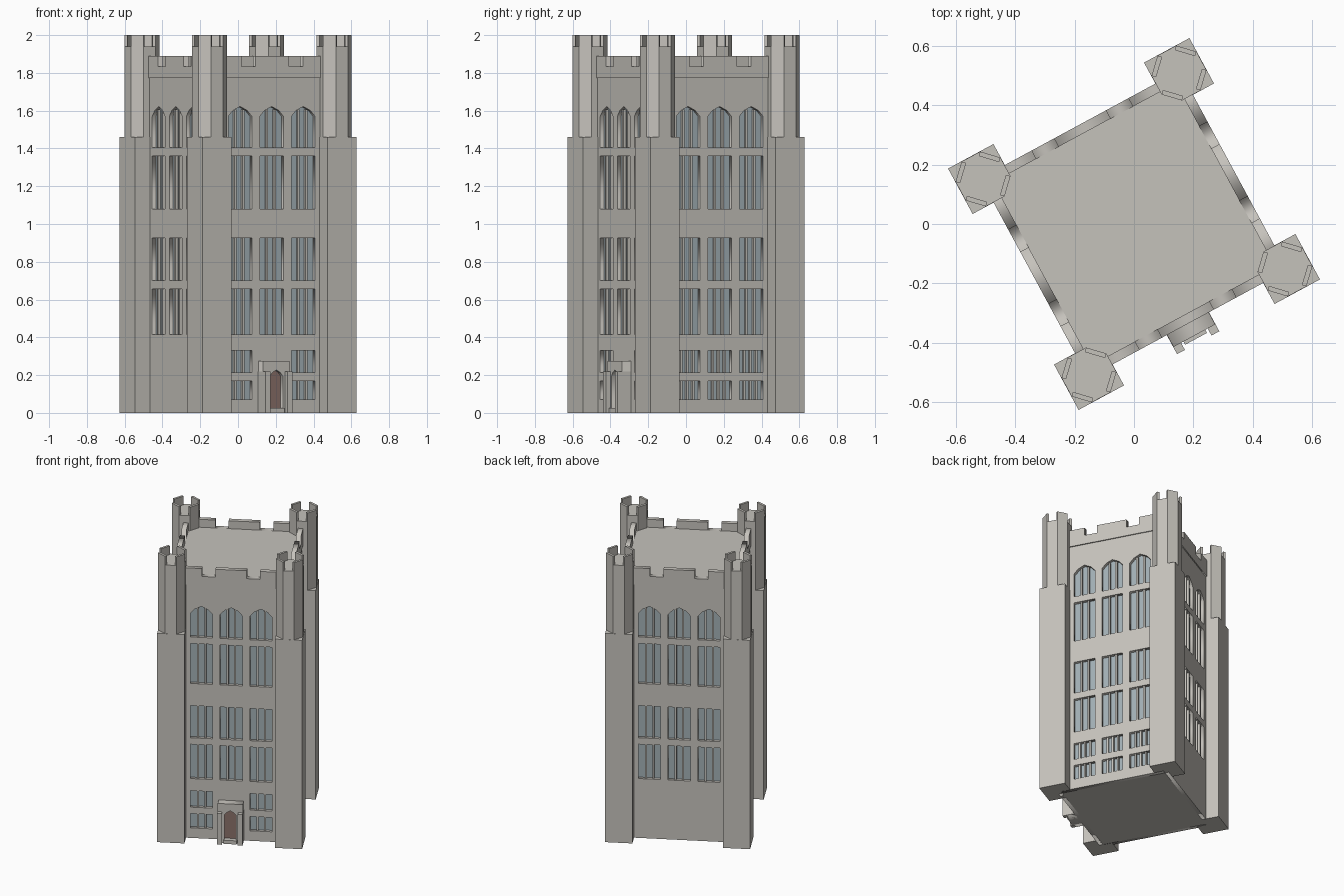
import bpy, bmesh
from math import radians, pi, cos, sin
from mathutils import Matrix

if "Cube" in bpy.data.objects:
    bpy.data.objects.remove(bpy.data.objects["Cube"])

ROOT = Matrix.Rotation(radians(28.4), 4, 'Z')   # whole tower is turned on its plot
WALL, REC = 0.375, 0.025                        # wall plane and window recess


def mat(name, col):
    m = bpy.data.materials.new(name)
    m.diffuse_color = (*col, 1)
    m.use_nodes = True
    m.node_tree.nodes["Principled BSDF"].inputs["Base Color"].default_value = m.diffuse_color
    return m


STONE = mat("stone", (0.56, 0.54, 0.50))
GLASS = mat("glass", (0.36, 0.43, 0.46))
WOOD = mat("door_wood", (0.25, 0.16, 0.14))


def add(name, mesh, m, matrix):
    mesh.materials.clear()
    mesh.materials.append(m)
    ob = bpy.data.objects.new(name, mesh)
    bpy.context.collection.objects.link(ob)
    ob.matrix_world = matrix
    return ob


def boxes(name, specs, m, matrix):
    """One object from several (x0,x1,y0,y1,z0,z1) boxes."""
    bm = bmesh.new()
    for x0, x1, y0, y1, z0, z1 in specs:
        t = Matrix.Translation(((x0 + x1) / 2, (y0 + y1) / 2, (z0 + z1) / 2))
        s = Matrix.Diagonal((x1 - x0, y1 - y0, z1 - z0, 1))
        bmesh.ops.create_cube(bm, size=1, matrix=t @ s)
    me = bpy.data.meshes.new(name)
    bm.to_mesh(me)
    bm.free()
    return add(name, me, m, matrix)


def slab(name, loops, y0, y1, m, matrix):
    """Extrude x/z outlines (first is outer, rest are holes) from y0 to y1."""
    cu = bpy.data.curves.new(name, 'CURVE')
    cu.dimensions, cu.fill_mode = '2D', 'BOTH'
    cu.extrude = abs(y1 - y0) / 2
    for pts in loops:
        sp = cu.splines.new('POLY')
        sp.points.add(len(pts) - 1)
        for p, (x, z) in zip(sp.points, pts):
            p.co = (x, z, 0, 1)
        sp.use_cyclic_u = True
    tmp = bpy.data.objects.new(name + "_outline", cu)
    bpy.context.collection.objects.link(tmp)
    dg = bpy.context.evaluated_depsgraph_get()
    me = bpy.data.meshes.new_from_object(tmp.evaluated_get(dg))
    bpy.data.objects.remove(tmp)
    me.transform(Matrix.Translation((0, (y0 + y1) / 2, 0)) @ Matrix.Rotation(pi / 2, 4, 'X'))
    me.name = name
    return add(name, me, m, matrix)


def rect(x0, x1, z0, z1):
    return [(x0, z0), (x1, z0), (x1, z1), (x0, z1)]


def arch(c, h, z0, spring, apex):
    """Pointed opening outline."""
    r = apex - spring
    return [(c - h, z0), (c + h, z0), (c + h, spring), (c + h * 0.6, spring + r * 0.6),
            (c, apex), (c - h * 0.6, spring + r * 0.6), (c - h, spring)]


# solid core carrying the flat roof
C = WALL - REC
boxes("core_and_roof", [(-C, C, -C, C, 0, 1.835)], STONE, ROOT)

UPPER = [(0.415, 0.655), (0.70, 0.925), (1.08, 1.36)]
GROUND = [(0.07, 0.17), (0.215, 0.33)]
HW = 0.071

# four walls: 0 front, 1 right, 2 back, 3 left
for k, side in enumerate(("front", "right", "back", "left")):
    M = ROOT @ Matrix.Rotation(k * pi / 2, 4, 'Z')
    holes, bars, panes = [], [], []
    for c in (-0.19, 0, 0.19):
        rows = list(UPPER)
        if k == 1 or (k == 0 and c != 0):
            rows += GROUND
        for z0, z1 in rows:
            holes.append(rect(c - HW, c + HW, z0, z1))
        holes.append(arch(c, HW, 1.405, 1.57, 1.622))
        for z0, z1 in rows + [(1.405, 1.622)]:
            n = 4 if (k == 1 and z1 < 0.4) else 3
            for i in range(1, n):
                x = c - HW + 2 * HW * i / n
                top = 1.606 if z1 > 1.5 else z1
                bars.append((x - 0.006, x + 0.006, -WALL + 0.007, -C, z0, top))
            panes.append((c - HW, c + HW, -C - 0.003, -C + 0.002, z0, z1))
    slab(side + "_wall", [rect(-0.35, 0.35, 0, 1.775)] + holes, -WALL, -C, STONE, M)
    boxes(side + "_mullions", bars, STONE, M)
    boxes(side + "_window_glass", panes, GLASS, M)
    # battlemented parapet, slightly proud of the wall
    lo, hi = 1.835, 1.89
    half = [(0.1, hi), (0.1, lo), (0.185, lo), (0.185, hi), (0.35, hi)]
    outline = [(-0.35, 1.772), (0.35, 1.772)] + half[::-1] + [(-x, z) for x, z in half]
    slab(side + "_parapet", [outline], -0.382, -0.35, STONE, M)

# corner turrets: square base, octagonal shaft, four diagonal merlons
T, H, AP = 0.3755, 0.087, 0.086
R = AP / cos(pi / 8)
for k in range(4):
    M = ROOT @ Matrix.Rotation(k * pi / 2, 4, 'Z') @ Matrix.Translation((-T, -T, 0))
    boxes("turret_base", [(-H, H, -H, H, 0, 1.46)], STONE, M)
    bm = bmesh.new()
    bmesh.ops.create_cone(bm, cap_ends=True, segments=8, radius1=R, radius2=R, depth=0.49,
                          matrix=Matrix.Translation((0, 0, 1.695)) @ Matrix.Rotation(pi / 8, 4, 'Z'))
    # keep flats parallel to the base sides
    v = bm.verts[:][0].co
    if min(abs(v.x), abs(v.y)) < 0.01:
        bmesh.ops.rotate(bm, verts=bm.verts, cent=(0, 0, 0), matrix=Matrix.Rotation(pi / 8, 3, 'Z'))
    me = bpy.data.meshes.new("turret_shaft")
    bm.to_mesh(me)
    bm.free()
    add("turret_shaft", me, STONE, M)
    w = R * sin(pi / 8)
    for j in range(4):
        D = M @ Matrix.Rotation(pi / 4 + j * pi / 2, 4, 'Z')
        boxes("turret_merlon", [(AP - 0.016, AP, -w, w, 1.93, 2.0)], STONE, D)

# entrance porch with pointed doorway
door = arch(0, 0.038, 0.025, 0.195, 0.227)
slab("porch", [rect(-0.08, 0.08, 0, 0.275), door], -0.428, -0.36, STONE, ROOT)
boxes("porch_piers", [(s * 0.066 - 0.015, s * 0.066 + 0.015, -0.455, -0.37, 0, 0.218) for s in (-1, 1)],
      STONE, ROOT)
boxes("door_step", [(-0.042, 0.042, -0.44, -0.39, 0, 0.025)], STONE, ROOT)
slab("door", [door], -0.405, -0.395, WOOD, ROOT)
